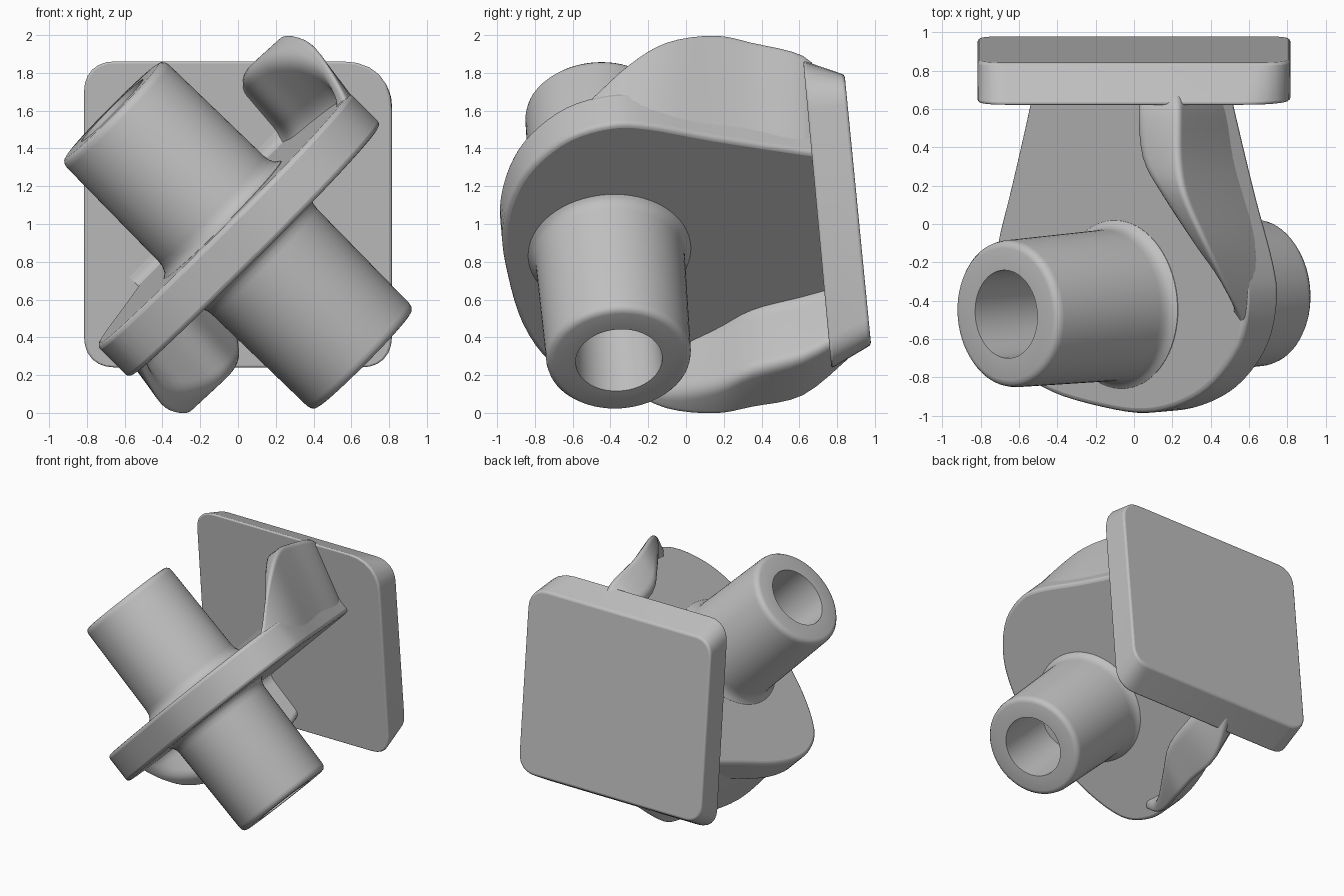
import bpy, bmesh, math
from mathutils import Vector, Matrix

cube = bpy.data.objects.get("Cube")
if cube:
    bpy.data.objects.remove(cube, do_unlink=True)

grey = bpy.data.materials.new("cast_grey")
grey.use_nodes = True
grey.diffuse_color = (0.53, 0.53, 0.53, 1)
grey.node_tree.nodes["Principled BSDF"].inputs["Base Color"].default_value = (0.53, 0.53, 0.53, 1)

# Diagonal frame: s runs up the diagonal, y is depth, n is across it
D = math.sqrt(0.5)
DIAGONAL = Matrix(((D, 0, -D, 0), (0, 1, 0, 0), (D, 0, D, 0.935), (0, 0, 0, 1)))

# Web frame: leans back a little so that the web is square to the tube
LEAN, PIVOT = 0.061, -0.41
TILT = (Matrix.Translation((0, PIVOT, 0)) @ Matrix.Rotation(LEAN, 4, 'X')
        @ Matrix.Translation((0, -PIVOT, 0)))
WEB = DIAGONAL @ TILT


def round_poly(points, radii, steps=6):
    """Closed polygon with its corners rounded; a zero radius stays sharp."""
    pts = [Vector(p) for p in points]
    out = []
    for i, p in enumerate(pts):
        if not radii[i]:
            out.append(p)
            continue
        a, b = pts[i - 1] - p, pts[(i + 1) % len(pts)] - p
        a = p + a.normalized() * min(radii[i], a.length * 0.45)
        b = p + b.normalized() * min(radii[i], b.length * 0.45)
        for k in range(steps + 1):
            t = k / steps
            w = 2 * t * (1 - t) * 0.85
            v = a * (1 - t) ** 2 + b * t ** 2 + p * w
            out.append(v / ((1 - t) ** 2 + t ** 2 + w))
    return out


def spline(rows, steps=4):
    """Smooth curve through rows of numbers."""
    rows = [Vector(r) for r in rows]
    ext = [rows[0]] + rows + [rows[-1]]
    out = []
    for a, b, c, d in zip(ext, ext[1:], ext[2:], ext[3:]):
        for k in range(steps):
            t = k / steps
            out.append(b + (c - a) * (t / 2) + (a * 2 - b * 5 + c * 4 - d) * (t * t / 2)
                       + (b * 3 - a - c * 3 + d) * (t ** 3 / 2))
    return out + [rows[-1]]


def loft(name, rings, matrix=Matrix(), bevel=0, closed=False):
    """Skin a list of equal rings, capped unless the rings form a loop."""
    bm = bmesh.new()
    vs = [[bm.verts.new(p) for p in ring] for ring in rings]
    pairs = list(zip(vs, vs[1:]))
    if closed:
        pairs.append((vs[-1], vs[0]))
    else:
        bm.faces.new(vs[0])
        bm.faces.new(vs[-1])
    for r, q in pairs:
        for i in range(len(r)):
            j = (i + 1) % len(r)
            bm.faces.new((r[i], r[j], q[j], q[i]))
    bm.transform(matrix)
    bmesh.ops.recalc_face_normals(bm, faces=bm.faces)
    me = bpy.data.meshes.new(name)
    bm.to_mesh(me)
    bm.free()
    me.materials.append(grey)
    ob = bpy.data.objects.new(name, me)
    bpy.context.collection.objects.link(ob)
    if bevel:
        mod = ob.modifiers.new("rounded_edges", 'BEVEL')
        mod.width, mod.segments = bevel, 3
        mod.angle_limit = math.radians(40)
    bpy.ops.object.select_all(action='DESELECT')
    ob.select_set(True)
    bpy.context.view_layer.objects.active = ob
    bpy.ops.object.shade_smooth_by_angle(angle=math.radians(35))
    return ob


# Mounting plate: tilted, with sloping top and bottom ends
def plate_ring(bottom, top, radii):
    (y0, z0), (y1, z1) = bottom, top
    w = 0.815
    outline = round_poly([(-w, z0), (w, z0), (w, z1), (-w, z1)], radii)
    return [(x, y0 + (y1 - y0) * (z - z0) / (z1 - z0), z) for x, z in outline]


loft("mounting_plate", [
    plate_ring((0.77, 0.235), (0.62, 1.865), (0.16, 0.16, 0.26, 0.16)),
    plate_ring((0.98, 0.36), (0.84, 1.79), (0.14, 0.14, 0.16, 0.14))], bevel=0.015)

# Diagonal web
edge = spline([(-0.55, 0.8), (-0.6, 0.62), (-0.76, 0.2), (-0.88, -0.1), (-0.935, -0.35),
               (-0.92, -0.55), (-0.81, -0.73), (-0.53, -0.87), (-0.16, -0.95), (0.16, -0.98),
               (0.45, -0.93), (0.68, -0.82), (0.87, -0.63), (0.95, -0.4), (0.93, -0.2),
               (0.82, 0.15), (0.69, 0.62), (0.65, 0.8)])
loft("diagonal_web", [[(s, y, n) for s, y in edge] for n in (-0.12, 0.12)], WEB, bevel=0.05)

# Flanges: y, outer foot s, outer tip s and n, inner tip s and n
SECTIONS = [(0.62, 0.68, 0.85, 0.52, 0.57, 0.58),
            (0.35, 0.75, 0.9, 0.57, 0.62, 0.6),
            (0.15, 0.81, 0.95, 0.575, 0.74, 0.57),
            (-0.1, 0.89, 1.0, 0.475, 0.86, 0.45),
            (-0.3, 0.93, 0.98, 0.33, 0.91, 0.28),
            (-0.5, 0.92, 0.92, 0.13, 0.86, 0.09),
            (-0.6, 0.87, 0.87, 0.06, 0.82, 0.05)]


def flange(name, back, side, ks, kn, extra):
    """Curved rim rising from the web; extra thickens it towards the plate."""
    rings = []
    for y, sb, st, h, si, hi in spline([back] + SECTIONS):
        si -= extra * max(0, y + 0.1) / 0.7
        foot = si - 0.02
        lift = side * LEAN * (y - PIVOT)
        poly = [(foot - 0.13, lift + 0.07), (foot, min(lift + 0.12, hi - 0.01)), (si, hi),
                (st, h), (sb, lift - 0.06), (foot - 0.1, lift)]
        ring = round_poly(poly, (0, 0.09, 0.08, 0.04, 0, 0))
        rings.append([(side * ks * s, y, side * kn * n) for s, n in ring])
    loft(name, rings, DIAGONAL)


flange("upper_flange", (0.74, 0.62, 0.74, 0.44, 0.5, 0.46), 1, 1, 1, 0)
flange("lower_flange", (0.86, 0.57, 0.64, 0.42, 0.52, 0.46), -1, 0.92, 0.82, 0.1)

# Fillets between web and plate
for name, side, r in (("upper_plate_fillet", 1, 0.1), ("lower_plate_fillet", -1, 0.06)):
    rings = []
    for s in (-0.56, 0.62):
        yp = 0.77 - 0.092 * (0.7 + D * (s + side * 0.15))
        poly = [(yp - r, 0.11), (yp, 0.12), (yp + 0.01, 0.12 + r), (yp + 0.08, 0)]
        rings.append([(s, y, side * n) for y, n in round_poly(poly, (0, 0.1, 0, 0))])
    loft(name, rings, WEB)

# Tube: stepped bore and flared roots where it meets the web
half = [(0.15, 0), (0.15, 0.43), (0.215, 0.43), (0.23, 0.94), (0.345, 0.94), (0.366, 0.934),
        (0.379, 0.918), (0.384, 0.895), (0.395, 0.2), (0.4, 0.165), (0.415, 0.135),
        (0.44, 0.118)]
profile = half + [(r, -h) for r, h in reversed(half[1:])]
SIDES = 64
rings = [[(r * math.cos(a), r * math.sin(a), h) for r, h in profile]
         for a in (2 * math.pi * i / SIDES for i in range(SIDES))]
start, end = Vector((-0.665, -0.47, 1.6)), Vector((0.665, -0.355, 0.28))
axis = (end - start).to_track_quat('Z', 'Y').to_matrix().to_4x4()
loft("cross_tube", rings, Matrix.Translation((start + end) / 2) @ axis, closed=True)
